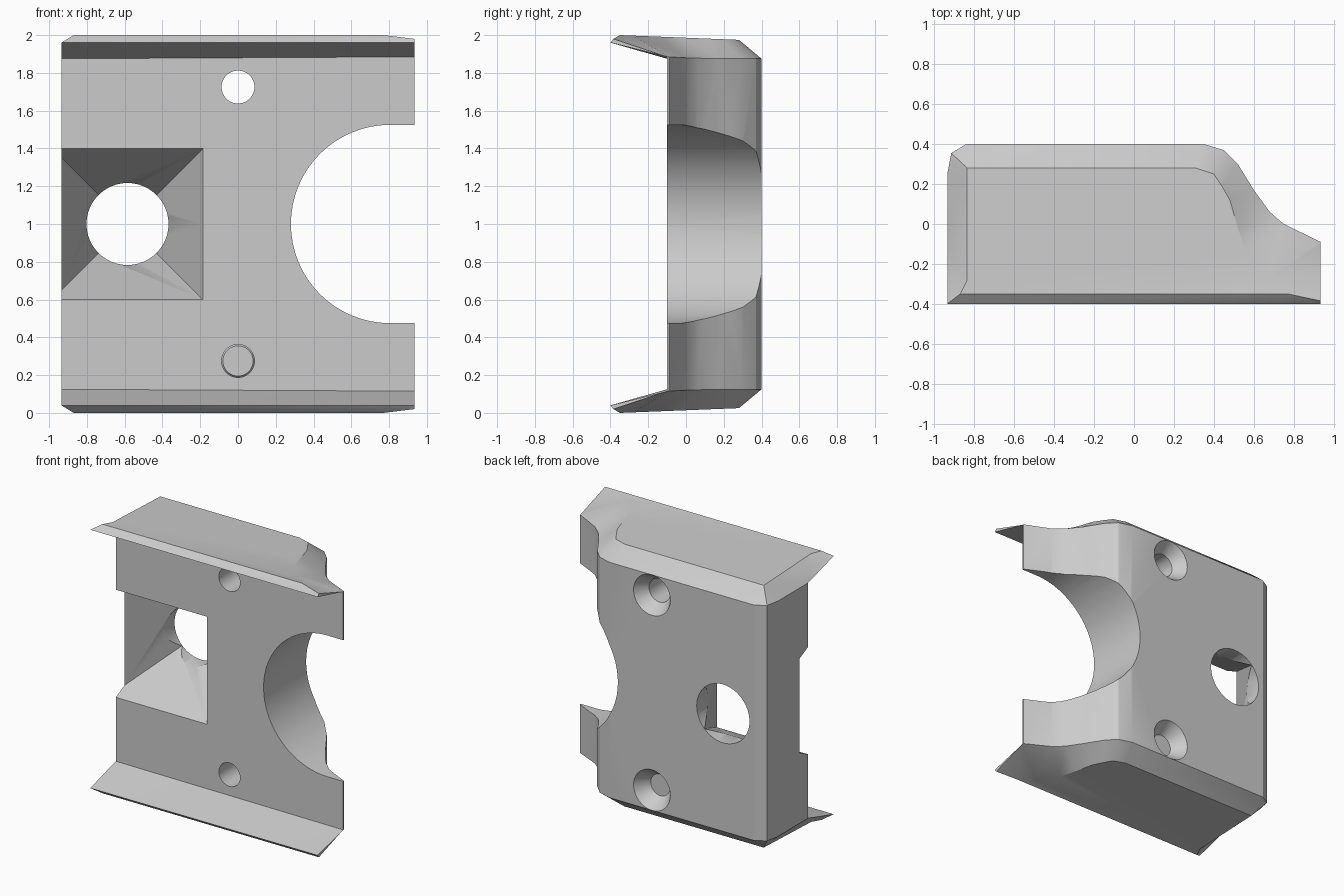
import bpy, bmesh, math
from mathutils import Matrix, Vector

if "Cube" in bpy.data.objects:
    bpy.data.objects.remove(bpy.data.objects["Cube"])

MID = 1.0  # the part is symmetric above and below this height

grey = bpy.data.materials.new("plain_grey")
grey.use_nodes = True
GREY = (0.6, 0.6, 0.6, 1)
grey.diffuse_color = GREY
grey.node_tree.nodes["Principled BSDF"].inputs["Base Color"].default_value = GREY


def make_object(name, bm):
    bmesh.ops.recalc_face_normals(bm, faces=bm.faces)
    mesh = bpy.data.meshes.new(name)
    bm.to_mesh(mesh)
    bm.free()
    obj = bpy.data.objects.new(name, mesh)
    bpy.context.collection.objects.link(obj)
    mesh.materials.append(grey)
    return obj


# Plan outline of the body: x, y, height of the flange edge above the middle
outline = [(-.935, -.4, .96), (-.935, -.1, .875), (-.935, .25, .875),
           (-.915, .355, .875), (-.84, .4, .875), (.35, .4, .875),
           (.45, .37, .875), (.52, .3, .875), (.6, .17, .875),
           (.68, .06, .878), (.75, 0, .88), (.935, -.09, .885),
           (.935, -.1, .885), (.935, -.385, .98), (.935, -.4, .96)]
# Matching ridge around the flat outer face of the flange
ridge = [(-.87, -.35), (-.835, -.28), (-.835, .28), (-.835, .28), (-.835, .28),
         (.31, .28), (.4, .25), (.44, .19), (.48, .12), (.52, -.02),
         (.56, -.14), (.66, -.28), (.66, -.28), (.77, -.35), (.77, -.35)]

# Upper half of the body, then mirrored to the lower half
bm = bmesh.new()
edge = [bm.verts.new(p) for p in outline]
ridge_verts = {}
for x, y in ridge:
    if (x, y) not in ridge_verts:
        ridge_verts[x, y] = bm.verts.new((x, y, 1 - .04 * (y + .35)))
top = [ridge_verts[p] for p in ridge]
count = len(edge)
for i in range(count):
    j = (i + 1) % count
    loop = [edge[i], edge[j], top[j]]
    if top[i] is not top[j]:
        loop.append(top[i])
    bm.faces.new(loop)
bm.faces.new(list(ridge_verts.values()))
bm.faces.new((edge[0], edge[1], edge[12], edge[14]))    # flange inner slope
bm.faces.new((edge[12], edge[13], edge[14]))            # thin flange end
wall = edge[1:13]
base = [bm.verts.new((v.co.x, v.co.y, 0)) for v in wall]
for i in range(len(wall)):
    j = (i + 1) % len(wall)
    bm.faces.new((base[i], base[j], wall[j], wall[i]))
bmesh.ops.mirror(bm, geom=bm.verts[:] + bm.edges[:] + bm.faces[:],
                 axis='Z', merge_dist=.0005)
bmesh.ops.translate(bm, verts=bm.verts, vec=(0, 0, MID))
bmesh.ops.recalc_face_normals(bm, faces=bm.faces)
bmesh.ops.triangulate(bm, faces=bm.faces)
body = make_object("bracket_body", bm)


def cone_cutter(name, x, z, y0, y1, r0, r1, sides=64, turn=0):
    """Solid running front to back, from radius r0 at y0 to r1 at y1."""
    bm = bmesh.new()
    place = (Matrix.Translation(Vector((x, (y0 + y1) / 2, z)))
             @ Matrix.Rotation(-math.pi / 2, 4, 'X')
             @ Matrix.Rotation(turn, 4, 'Z'))
    bmesh.ops.create_cone(bm, cap_ends=True, segments=sides, radius1=r0,
                          radius2=r1, depth=y1 - y0, matrix=place)
    return make_object(name, bm)


def slot_cutter(name, x, radius):
    """Half-round slot open towards the left side."""
    pts = [(x - radius * math.sin(a), MID + radius * math.cos(a))
           for a in (math.pi * i / 32 for i in range(33))]
    pts += [(1.2, MID - radius), (1.2, MID + radius)]
    bm = bmesh.new()
    face = bm.faces.new([bm.verts.new((px, -.6, pz)) for px, pz in pts])
    side = bmesh.ops.extrude_face_region(bm, geom=[face])["geom"]
    bmesh.ops.translate(bm, vec=(0, 1.2, 0),
                        verts=[v for v in side if isinstance(v, bmesh.types.BMVert)])
    return make_object(name, bm)


# Tapered square pocket with a round hole behind it
POCKET_X, TAPER = -.585, .494
half_at = lambda y: (.4 - TAPER * (y + .1)) * math.sqrt(2)
cutters = [
    slot_cutter("slot_cutter", .805, .525),
    cone_cutter("pocket_cutter", POCKET_X, MID, -.15, .45,
                half_at(-.15), half_at(.45), 4, math.pi / 4),
    cone_cutter("large_hole_cutter", POCKET_X, MID, -.3, .6, .217, .217),
]
# Countersunk screw holes, widening at the back
for side in (-1, 1):
    z = MID + side * .725
    cutters.append(cone_cutter("screw_hole_cutter", 0, z, -.3, .6, .087, .087, 48))
    cutters.append(cone_cutter("countersink_cutter", 0, z, .3, .42, .08, .165, 48))

bpy.ops.object.select_all(action='DESELECT')
bpy.context.view_layer.objects.active = body
body.select_set(True)
for cutter in cutters:
    cutter.hide_render = True
    mod = body.modifiers.new(cutter.name, 'BOOLEAN')
    mod.operation = 'DIFFERENCE'
    mod.solver = 'EXACT'
    mod.object = cutter
    bpy.ops.object.modifier_apply(modifier=mod.name)
for cutter in cutters:
    bpy.data.objects.remove(cutter)

bpy.ops.object.shade_smooth_by_angle(angle=math.radians(28))
